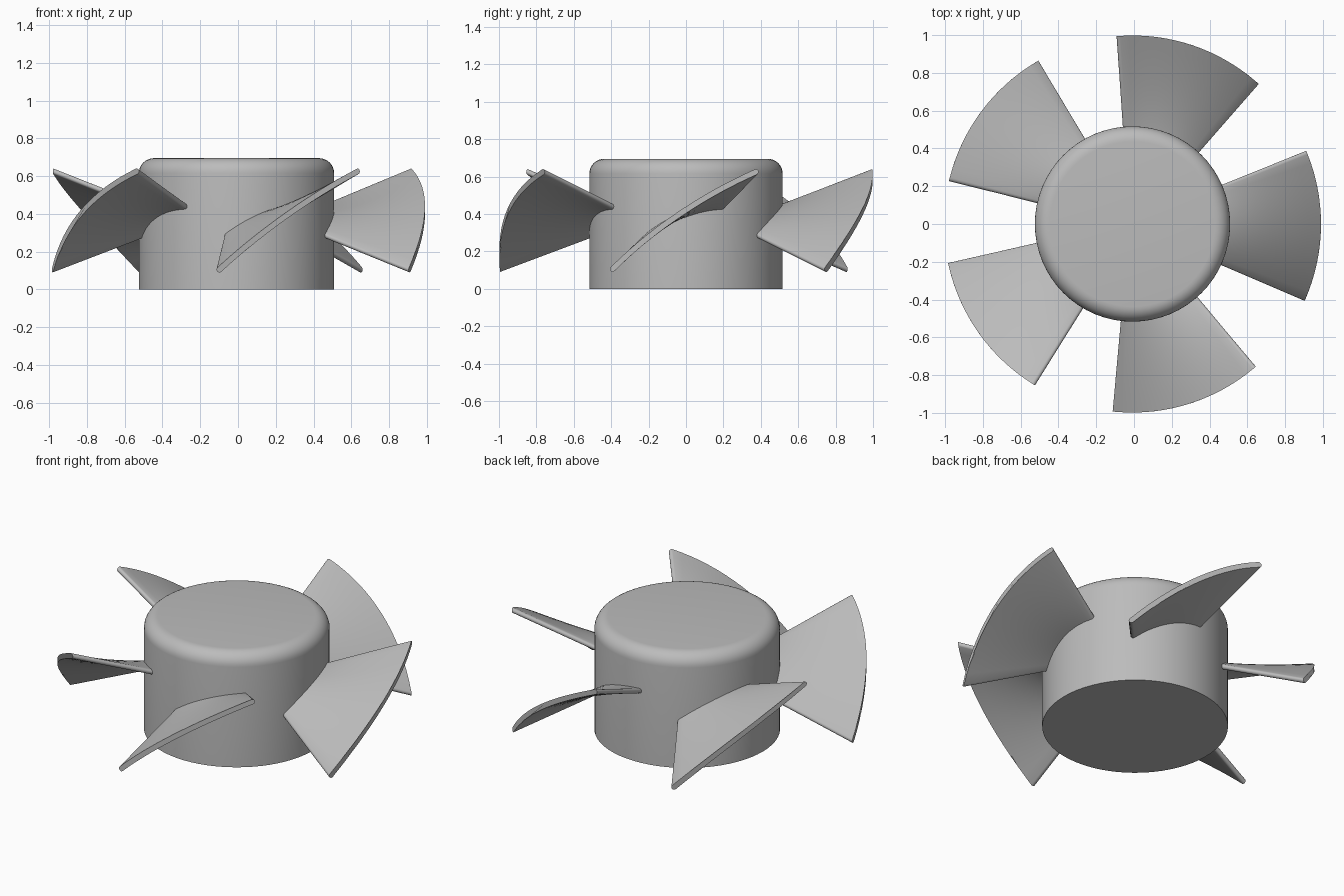
import bpy, bmesh
from math import sin, cos, pi, radians, atan2

if "Cube" in bpy.data.objects:
    bpy.data.objects.remove(bpy.data.objects["Cube"], do_unlink=True)

CX = -0.008            # axis of rotation
HUB_R, HUB_H, FILLET = 0.517, 0.695, 0.08
TIP_R, BLADES, HALF_THICK = 0.998, 5, 0.015

grey = bpy.data.materials.new("grey plastic")
grey.use_nodes = True
grey.diffuse_color = (0.5, 0.5, 0.5, 1)
grey.node_tree.nodes["Principled BSDF"].inputs["Base Color"].default_value = (0.5, 0.5, 0.5, 1)


def finish(name, bm, angle):
    bmesh.ops.recalc_face_normals(bm, faces=bm.faces)
    mesh = bpy.data.meshes.new(name)
    bm.to_mesh(mesh)
    bm.free()
    mesh.materials.append(grey)
    obj = bpy.data.objects.new(name, mesh)
    bpy.context.collection.objects.link(obj)
    obj.location.x = CX
    bpy.ops.object.select_all(action='DESELECT')
    obj.select_set(True)
    bpy.context.view_layer.objects.active = obj
    bpy.ops.object.shade_smooth_by_angle(angle=radians(angle))
    return obj


def skin(bm, rings):
    """Join equal closed rings of points into a capped tube."""
    rows = [[bm.verts.new(p) for p in ring] for ring in rings]
    n = len(rows[0])
    for a, b in zip(rows, rows[1:]):
        for i in range(n):
            j = (i + 1) % n
            bm.faces.new((a[i], a[j], b[j], b[i]))
    return rows


# Hub: cylinder with a rounded upper rim
profile = [(HUB_R, 0)]
for i in range(9):
    a = i / 8 * pi / 2
    profile.append((HUB_R - FILLET + FILLET * cos(a), HUB_H - FILLET + FILLET * sin(a)))
bm = bmesh.new()
rows = skin(bm, [[(r * cos(2 * pi * k / 64), r * sin(2 * pi * k / 64), z) for k in range(64)]
                 for r, z in profile])
bm.faces.new(rows[0])
bm.faces.new(rows[-1])
finish("hub", bm, 30)


# Blade: twisted cambered plate with rounded leading and trailing edges
START, END = radians(-23.2), radians(22.0)


def mid_line(r, t):
    """Arc length and height of the blade's middle surface."""
    f = (r - HUB_R) / (TIP_R - HUB_R)
    low = 0.285 + f * (0.105 - 0.285)
    high = 0.44 + f * (0.625 - 0.44)
    bulge = 0.035 + 0.015 * f
    return r * (START + t * (END - START)), low + t * (high - low) + bulge * 4 * t * (1 - t)


def section(r, steps=16, cap=6):
    def point(t, turn):
        s, z = mid_line(r, t)
        s0, z0 = mid_line(r, t - 0.01)
        s1, z1 = mid_line(r, t + 0.01)
        a = atan2(z1 - z0, s1 - s0) + turn
        s, z = s + HALF_THICK * cos(a), z + HALF_THICK * sin(a)
        return r * cos(s / r), r * sin(s / r), z

    ring = [point(i / steps, pi / 2) for i in range(steps)]
    ring += [point(1, pi / 2 - pi * i / cap) for i in range(cap)]
    ring += [point(1 - i / steps, -pi / 2) for i in range(steps)]
    ring += [point(0, -pi / 2 - pi * i / cap) for i in range(cap)]
    return ring


bm = bmesh.new()
radii = [0.46 + (TIP_R - 0.46) * i / 8 for i in range(9)]
rows = skin(bm, [section(r) for r in radii])
# Cap both ends with strips across the thickness
for row in (rows[0], rows[-1]):
    n = len(row)
    for i in range(n // 2 - 1):
        quad = [row[(i - 3) % n], row[(i - 2) % n], row[(n - i + 17 + 0) % n], row[(n - i + 18) % n]]
    bm.faces.new(row)
blade = finish("blade_1", bm, 35)

for k in range(1, BLADES):
    copy = blade.copy()
    copy.name = f"blade_{k + 1}"
    copy.rotation_euler.z = 2 * pi * k / BLADES
    bpy.context.collection.objects.link(copy)
